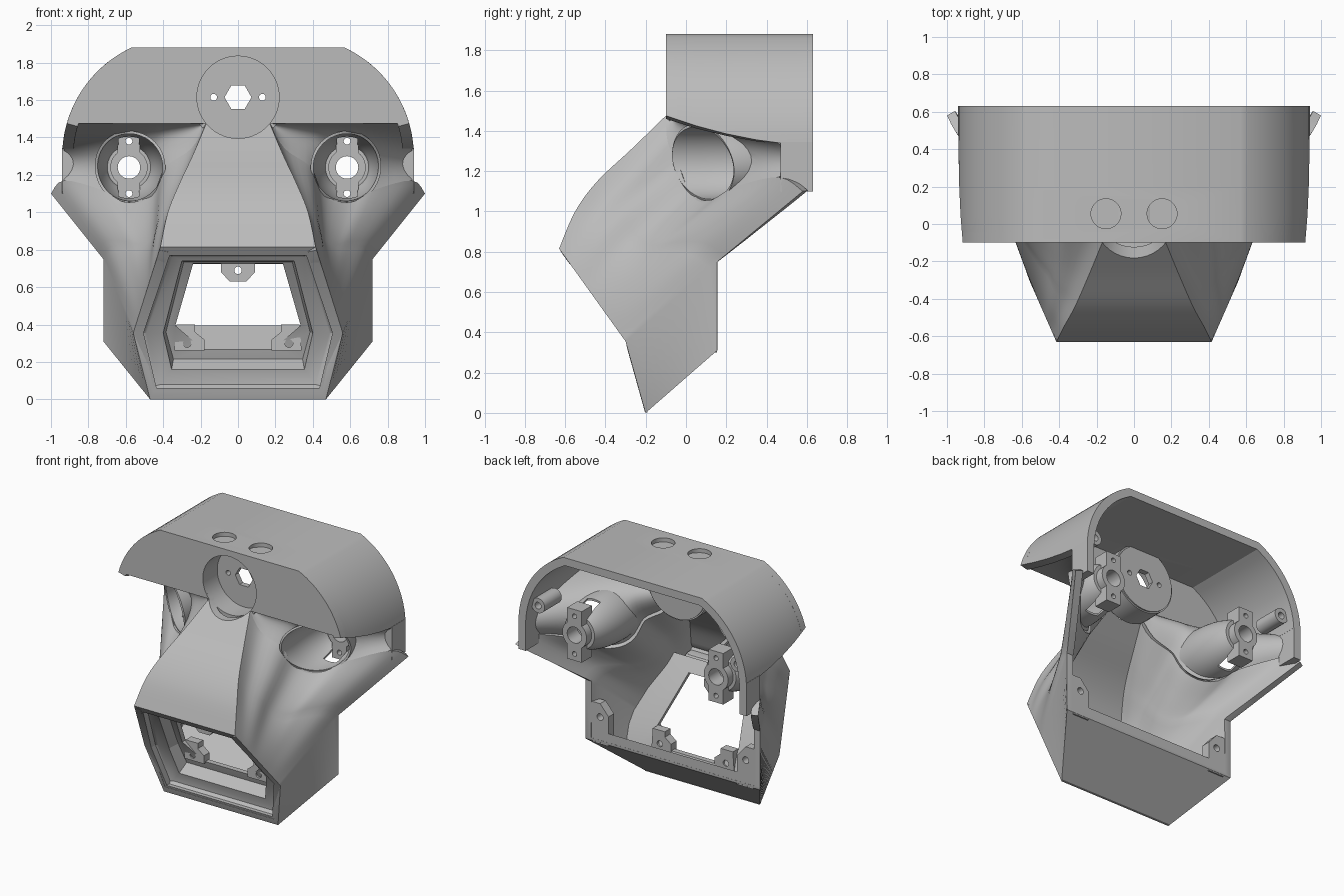
import bpy, bmesh, math
from mathutils import Matrix, Vector as V

if "Cube" in bpy.data.objects:
    bpy.data.objects.remove(bpy.data.objects["Cube"])

grey = bpy.data.materials.new("plain grey")
grey.use_nodes = True
grey.diffuse_color = (0.5, 0.5, 0.5, 1)
grey.node_tree.nodes["Principled BSDF"].inputs["Base Color"].default_value = (0.5, 0.5, 0.5, 1)


# ---- helpers ----
def make(name, bm):
    mesh = bpy.data.meshes.new(name)
    bm.to_mesh(mesh)
    bm.free()
    ob = bpy.data.objects.new(name, mesh)
    bpy.context.collection.objects.link(ob)
    mesh.materials.append(grey)
    return ob


def apply(ob, kind, **settings):
    mod = ob.modifiers.new(kind, kind)
    for key, value in settings.items():
        setattr(mod, key, value)
    bpy.context.view_layer.objects.active = ob
    bpy.ops.object.modifier_apply(modifier=mod.name)


def sheet(name, grids, inside, thickness=0.05, closed=False):
    """Skin made of point grids, thickened away from its outer side."""
    bm = bmesh.new()
    for rows in grids:
        vs = [[bm.verts.new(p) for p in row] for row in rows]
        width = len(vs[0])
        for a, b in zip(vs, vs[1:]):
            for i in range(width if closed else width - 1):
                j = (i + 1) % width
                bm.faces.new((a[i], a[j], b[j], b[i]))
    bmesh.ops.remove_doubles(bm, verts=bm.verts, dist=0.0005)
    bmesh.ops.recalc_face_normals(bm, faces=bm.faces)
    facing = sum(f.normal.dot(f.calc_center_median() - V(inside)) * f.calc_area() for f in bm.faces)
    if facing < 0:
        bmesh.ops.reverse_faces(bm, faces=bm.faces)
    ob = make(name, bm)
    if thickness:
        apply(ob, 'SOLIDIFY', thickness=thickness, offset=-1)
    return ob


def prism(name, outline, y0, y1):
    """Outline in x and z, extruded along y."""
    bm = bmesh.new()
    face = bm.faces.new([bm.verts.new((x, y0, z)) for x, z in outline])
    out = bmesh.ops.extrude_face_region(bm, geom=[face])
    moved = [e for e in out["geom"] if isinstance(e, bmesh.types.BMVert)]
    bmesh.ops.translate(bm, verts=moved, vec=(0, y1 - y0, 0))
    bmesh.ops.recalc_face_normals(bm, faces=bm.faces)
    return make(name, bm)


def side_prism(name, outline, half_width):
    """Outline in y and z, extruded along x."""
    ob = prism(name, outline, -half_width, half_width)
    ob.data.transform(Matrix.Rotation(math.pi / 2, 4, 'Z'))
    return ob


def rod(x, z, r, y0, y1, name="cutter", sides=40):
    ring = [(x + r * math.cos(math.tau * i / sides), z + r * math.sin(math.tau * i / sides))
            for i in range(sides)]
    return prism(name, ring, y0, y1)


def block(name, x0, x1, y0, y1, z0, z1):
    return prism(name, [(x0, z0), (x1, z0), (x1, z1), (x0, z1)], y0, y1)


def cut(ob, *cutters, mode='DIFFERENCE'):
    for c in cutters:
        apply(ob, 'BOOLEAN', object=c, operation=mode, solver='EXACT')
        bpy.data.objects.remove(c)


def mirror(ob):
    apply(ob, 'MIRROR', use_mirror_merge=False)


def curve(points, t):
    """Smooth path through points, t from 0 to 1."""
    n = len(points) - 1
    k = min(int(t * n + 1e-6), n - 1)
    u = t * n - k
    a, b, c, d = [V(points[min(max(i, 0), n)]) for i in range(k - 1, k + 3)]
    return b + 0.5 * u * (c - a + u * (2 * a - 5 * b + 4 * c - d + u * (3 * (b - c) + d - a)))


def flip(rows):
    return [[V((-p[0], p[1], p[2])) for p in row] for row in rows]


# ---- key lines of the face ----
ridge = [(.415, -.63, .815), (.375, -.55, 1.0), (.315, -.44, 1.15), (.24, -.27, 1.31), (.17, -.1, 1.475)]
lid = [(.17, -.1, 1.475), (.25, -.09, 1.34), (.39, -.04, 1.24), (.46, .02, 1.09),
       (.585, .1, 1.045), (.73, .24, 1.12), (.93, .46, 1.17), (1, .58, 1.1)]
mouth_top, mouth_mid, mouth_low = V(ridge[0]), V((.56, -.3, .355)), V((.47, -.2, 0))
jaw_top, jaw_low, tip = V((.72, .155, .75)), V((.72, .155, .31)), V(lid[-1])
N, M = 24, 28


def back_edge(t):
    return mouth_mid.lerp(jaw_top, 2 * t) if t <= .5 else jaw_top.lerp(tip, 2 * t - 1)


def cheek_point(s, t):
    across = curve(ridge, t).lerp(back_edge(t), s)
    along = mouth_top.lerp(mouth_mid, s).lerp(curve(lid, s), t)
    flat = mouth_top.lerp(mouth_mid, s).lerp(V(lid[0]).lerp(tip, s), t)
    return across + along - flat


# ---- muzzle, cheeks and jaw as one skin ----
cheek = [[cheek_point(j / M, i / N) for j in range(M + 1)] for i in range(N + 1)]
side = [[back_edge(i / N), mouth_low.lerp(jaw_low, 2 * i / N)] for i in range(N // 2 + 1)]
nose = [[row[0], flip([row])[0][0]] for row in cheek]
floor = [[row[1], flip([row])[0][1]] for row in side]
muzzle = sheet("muzzle_and_cheeks", [cheek, flip(cheek), side, flip(side), nose, floor], (0, .2, .7))
cut(muzzle, rod(0, 1.615, .22, -.6, .07),
    side_prism("cutter", [(.156, -.1), (.156, .749), (.6, 1.094), (.9, 1.094), (.9, -.1)], 1.2),
    side_prism("cutter", [(-.632, .815), (-.302, .355), (-.202, -.002), (-.2, -.1), (-.9, -.1), (-.9, .815)], 1.2))
side_prism("jaw_floor_rim", [(-.1, .1), (.154, .32), (.154, .395), (-.06, .22)], .53)

# ---- eye sockets and cups, the cups narrowing to the back ----
EX, EZ, ER, END = .583, 1.24, .195, .42


def cup_ring(rim_at, k, inset=0):
    row = []
    for i in range(48):
        c, s = math.cos(math.tau * i / 48), math.sin(math.tau * i / 48)
        y = rim_at(c, s) + (END - rim_at(c, s)) * k
        r = ER * math.sqrt(1 - (max(y - .08, 0) / .44) ** 2) - inset
        row.append(V((EX + r * c, y, EZ + r * s)))
    return row


def with_end(rows, scale):
    hub = [V((EX, p.y, EZ)) for p in rows[-1]]
    return rows + [[h.lerp(p, scale) for h, p in zip(hub, rows[-1])]]


def cup_cutter():
    rows = [cup_ring(lambda c, s: -.3, k / 30, .008) for k in range(31)]
    return sheet("cutter", [with_end(with_end(rows, 0)[::-1], 0)], (EX, 0, EZ), 0, closed=True)


socket_rows = []
for i in range(N + 1):
    low = curve(lid, i / M)
    f = (low.x - .17) / .76
    brow = V((.17 + .725 * f, -.1, 1.475))
    deep = V((low.x + .02 * f, -.05 + .55 * f + .25 * f * f, 1.475 - .13 * f))
    socket_rows.append([brow.lerp(deep, u / 12).lerp(deep.lerp(low, u / 12), u / 12) for u in range(13)])
socket = sheet("eye_socket", [socket_rows], (.55, 2, 1.3), .03)
cut(socket, cup_cutter(), rod(0, 1.615, .22, -.6, .07))
mirror(socket)

cup_rows = [cup_ring(lambda c, s: .085 + .15 * c - .035 * s, k / 12) for k in range(13)]
cup = sheet("eye_cup", [with_end(cup_rows, .55)], (EX, .1, EZ), .015, closed=True)
cut(cup, block("cutter", EX - .055, EX + .055, .25, .5, EZ - .18, EZ + .18))
mirror(cup)

# ---- eye mounts with screw holes ----
mount = block("eye_mount", EX - .06, EX + .06, .36, .48, EZ - .19, EZ + .19)
cut(mount, rod(EX, EZ, .1, .36, .48), mode='UNION')
cut(mount, rod(EX, EZ, .06, 0, .6), rod(EX, EZ + .14, .018, 0, .6), rod(EX, EZ - .14, .018, 0, .6))
mirror(mount)


# ---- head cap ----
def cap_profile(z_low):
    a0, a1 = math.asin((z_low - 1.3) / .64), math.asin(.58 / .64)
    half = [(.3 + .64 * math.cos(a0 + (a1 - a0) * i / 16), 1.3 + .64 * math.sin(a0 + (a1 - a0) * i / 16))
            for i in range(17)]
    return half + [(-x, z) for x, z in reversed(half)]


brow_line = [(-.1, 1.475), (.05, 1.425), (.2, 1.385), (.35, 1.355), (.5, 1.335), (.63, 1.335)]
cap = sheet("head_cap", [[[V((x, y, z)) for x, z in cap_profile(zl)] for y, zl in brow_line]], (0, .3, 1.2), .06)
for x in (-.15, .15):
    bpy.ops.mesh.primitive_cylinder_add(vertices=40, radius=.08, depth=.2, location=(x, .055, 1.95))
    cut(cap, bpy.context.object)
forehead = prism("forehead", cap_profile(1.475), -.1, -.045)
for part in (cap, forehead):
    cut(part, rod(0, 1.615, .22, -.3, .07, sides=64))
mirror(block("temple_wall", .88, .94, .47, .63, 1.1, 1.345))

# ---- round forehead recess ----
tube = rod(0, 1.615, .25, -.085, .1, "recess_wall", 64)
cut(tube, rod(0, 1.615, .22, -.3, .3, sides=64))
disc = rod(0, 1.615, .24, .07, .11, "recess_disc", 64)
cut(disc, rod(0, 1.615, .072, 0, .3, sides=6), rod(.13, 1.615, .018, 0, .3), rod(-.13, 1.615, .018, 0, .3))


# ---- stepped mouth frame with a flat back panel ----
def mouth_y(z):
    return -.3 - .717 * (z - .355) if z > .355 else -.3 + .28 * (.355 - z)


def mouth_ring(xt, zt, xm, zm, xb, zb, depth):
    right = [(xt, zt), (xm, zm), (xb, zb)]
    return [V((x, mouth_y(z) + depth, z)) for x, z in right + [(-x, z) for x, z in reversed(right)]]


outer = (.415, .815, .56, .355, .47, 0)
lip = (.365, .77, .505, .355, .435, .06)
step = (.35, .765, .49, .355, .415, .085)
shelf = (.30, .74, .40, .355, .355, .16)
ledge = (.29, .735, .385, .36, .345, .215)
hole = (.24, .725, .335, .395, .19, .27)
panel = (.43, .81, .575, .36, .52, .17)
levels = [(outer, 0), (lip, 0), (lip, .05), (step, .06), (shelf, .06), (ledge, .15),
          (hole, .15), (hole, .19), (panel, .19)]
sheet("mouth_frame", [[mouth_ring(*ring, d) for ring, d in levels]], (0, 1, .9), .01, closed=True)

# ---- mouth screw tabs ----
tab_top = prism("upper_mouth_tab", [(-.09, .73), (-.09, .68), (-.045, .63), (.045, .63), (.09, .68), (.09, .73)],
                -.4, -.34)
cut(tab_top, rod(0, .69, .02, -1, 1))
tab_low = prism("lower_mouth_tab", [(.18, .26), (.34, .26), (.33, .4), (.23, .4), (.23, .36), (.18, .32)], -.145, -.08)
cut(tab_low, rod(.272, .3, .022, -1, 1))
mirror(tab_low)

# ---- rear jaw tabs and inner posts ----
jaw_tab = prism("jaw_tab", [(.53, .3), (.66, .3), (.68, .35), (.68, .6), (.6, .6), (.53, .52)], .09, .154)
cut(jaw_tab, rod(.6, .5, .025, -1, 1))
mirror(jaw_tab)
post = rod(.82, 1.43, .055, .37, .57, "inner_post")
cut(post, rod(.82, 1.43, .025, .4, .7))
mirror(post)

# ---- smooth shading with sharp edges kept ----
for ob in bpy.context.scene.objects:
    if ob.type == 'MESH':
        ob.data.materials.clear()
        ob.data.materials.append(grey)
    ob.select_set(ob.type == 'MESH')
bpy.ops.object.shade_smooth_by_angle(angle=math.radians(30))
